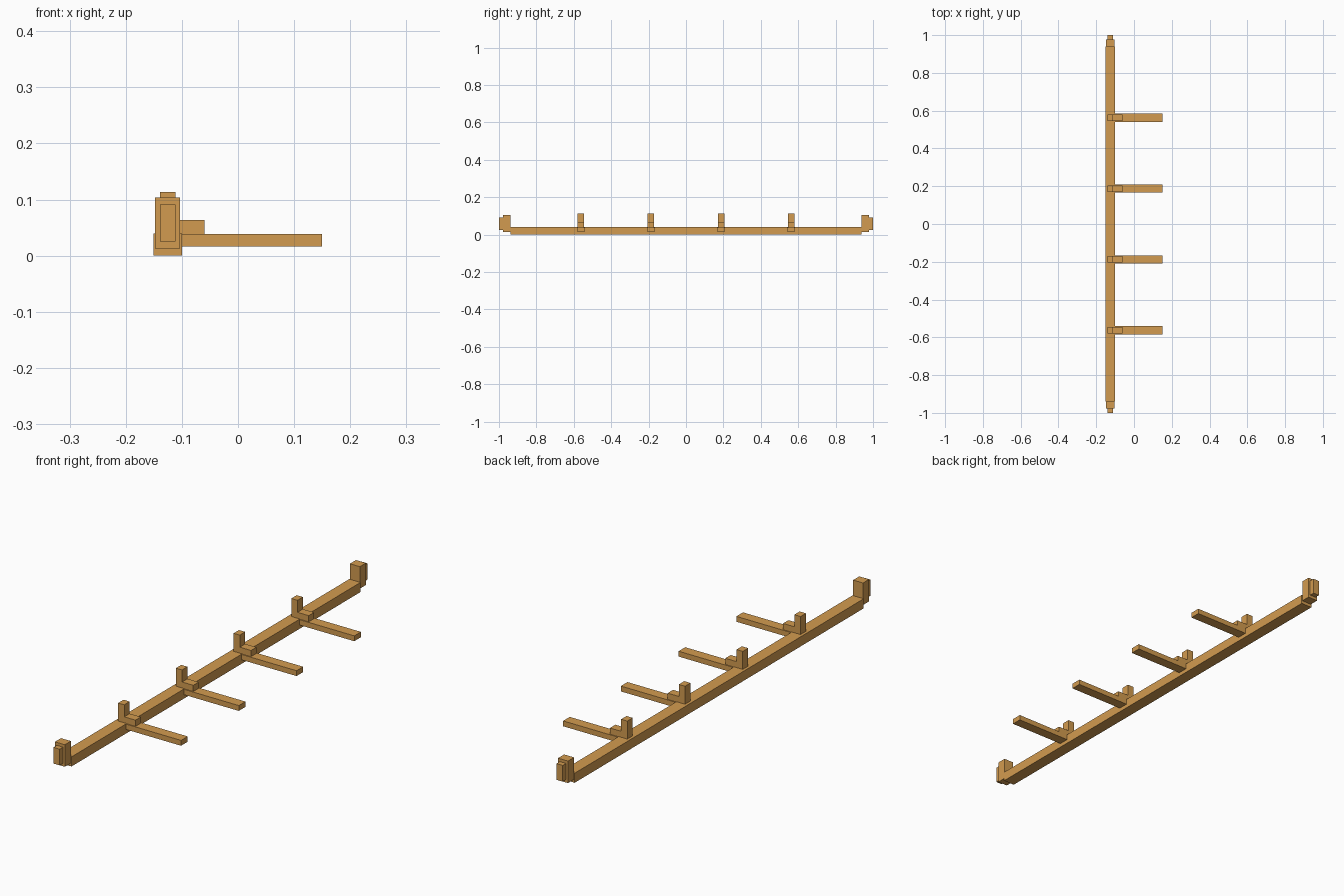
import bpy
import bmesh

if "Cube" in bpy.data.objects:
    bpy.data.objects.remove(bpy.data.objects["Cube"])

wood = bpy.data.materials.new("wood")
wood.diffuse_color = (0.65, 0.33, 0.08, 1)
wood.use_nodes = True
wood.node_tree.nodes["Principled BSDF"].inputs["Base Color"].default_value = wood.diffuse_color


def box(name, x, y, z):
    """Flat-shaded box from (min, max) ranges on each axis."""
    bm = bmesh.new()
    bmesh.ops.create_cube(bm, size=1)
    for v in bm.verts:
        v.co = [r[0] + (c + 0.5) * (r[1] - r[0]) for c, r in zip(v.co, (x, y, z))]
    mesh = bpy.data.meshes.new(name)
    bm.to_mesh(mesh)
    bm.free()
    mesh.materials.append(wood)
    obj = bpy.data.objects.new(name, mesh)
    bpy.context.collection.objects.link(obj)
    return obj


# Long rail along y
box("rail", (-0.151, -0.1), (-0.9385, 0.9385), (0, 0.0395))

# Stepped end brackets
for side, s in (("front", -1), ("back", 1)):
    box(side + "_end_plate", (-0.148, -0.103), sorted((s * 0.9385, s * 0.978)), (0.013, 0.1035))
    box(side + "_end_cap", (-0.139, -0.111), sorted((s * 0.978, s * 1.0)), (0.025, 0.0915))

# Four pegs, each with an arm, an upright and a brace block
for i in range(4):
    y = -0.5625 + 0.375 * i
    arm = (y - 0.0215, y + 0.0215)
    narrow = (y - 0.0175, y + 0.0175)
    box(f"arm_{i + 1}", (-0.1, 0.15), arm, (0.0165, 0.0385))
    box(f"upright_{i + 1}", (-0.139, -0.111), narrow, (0.038, 0.1135))
    box(f"brace_block_{i + 1}", (-0.111, -0.06), narrow, (0.038, 0.064))
